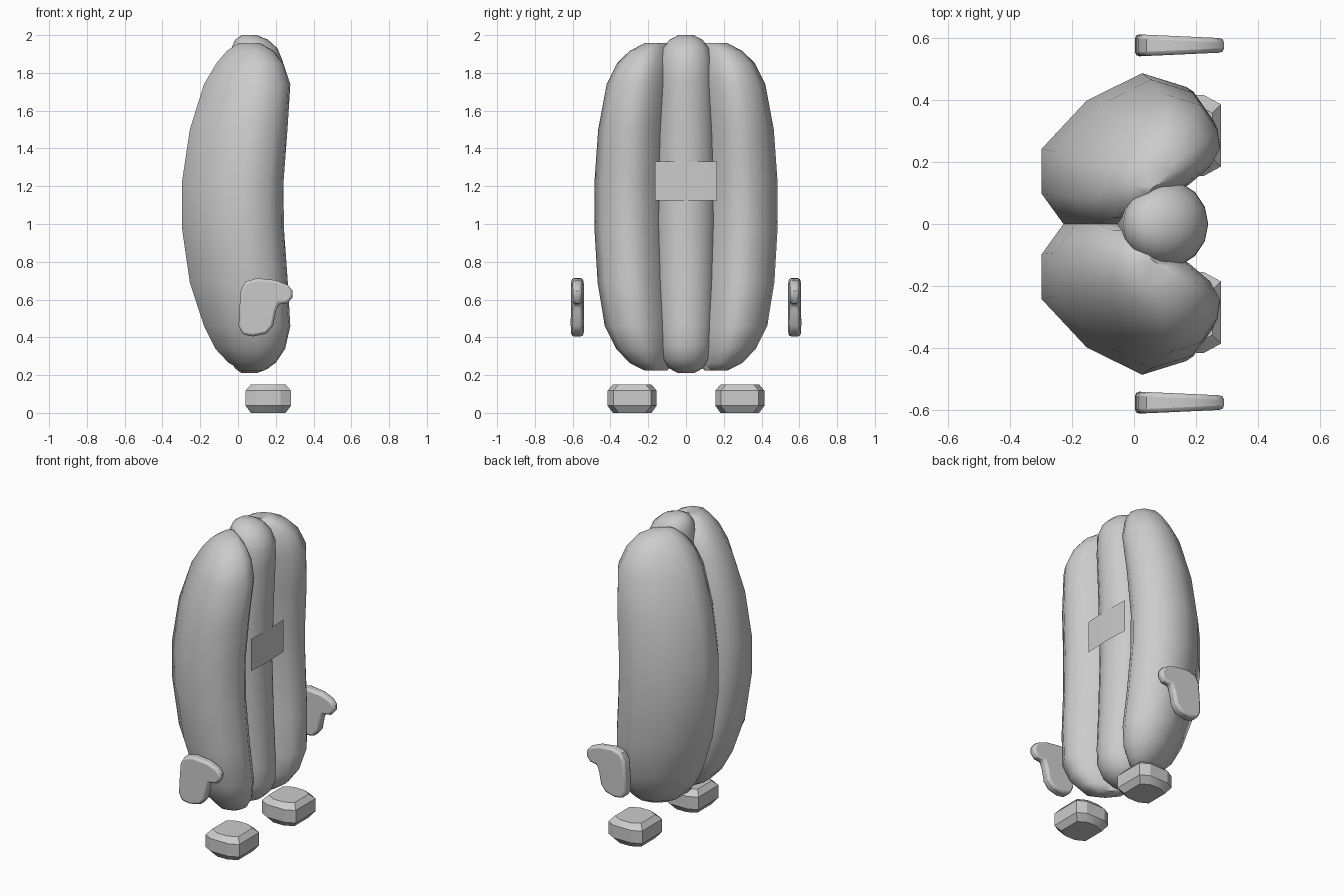
import bpy, bmesh, math

if "Cube" in bpy.data.objects:
    bpy.data.objects.remove(bpy.data.objects["Cube"])


def make_object(name, bm, mirror=False, bevel=0, angle=40):
    bmesh.ops.recalc_face_normals(bm, faces=bm.faces)
    mesh = bpy.data.meshes.new(name)
    bm.to_mesh(mesh)
    bm.free()
    ob = bpy.data.objects.new(name, mesh)
    bpy.context.collection.objects.link(ob)
    bpy.ops.object.select_all(action='DESELECT')
    ob.select_set(True)
    bpy.context.view_layer.objects.active = ob
    bpy.ops.object.shade_smooth_by_angle(angle=math.radians(angle))
    if bevel:
        b = ob.modifiers.new("Bevel", 'BEVEL')
        b.width, b.segments = bevel, 2
        b.limit_method, b.angle_limit = 'ANGLE', math.radians(50)
    if mirror:
        m = ob.modifiers.new("Mirror", 'MIRROR')
        m.use_axis = (False, True, False)
        m.use_mirror_merge = False
    return ob


def loft(rings):
    """Skin a stack of closed rings and cap both ends."""
    bm = bmesh.new()
    rows = [[bm.verts.new(p) for p in ring] for ring in rings]
    n = len(rows[0])
    for a, b in zip(rows, rows[1:]):
        for i in range(n):
            j = (i + 1) % n
            bm.faces.new((a[i], a[j], b[j], b[i]))
    bm.faces.new(rows[0][::-1])
    bm.faces.new(rows[-1])
    return bm


# Bun halves: unit section (back-front, inner-outer) fitted to each level
section = [(.13, 0), (0, .2), (0, .5), (.27, .82), (.6, 1), (.86, .91), (.98, .72),
           (1, .58), (.93, .44), (.78, .30), (.5, .15), (.37, 0)]
levels = [  # z, back, front, inner, outer
    (.225, .02, .14, .10, .22), (.265, -.05, .20, .06, .30), (.34, -.12, .25, .02, .37),
    (.46, -.18, .277, 0, .43), (.69, -.255, .264, 0, .468), (.98, -.297, .243, 0, .485),
    (1.22, -.297, .241, 0, .485), (1.5, -.255, .262, 0, .465), (1.74, -.18, .277, 0, .42),
    (1.85, -.115, .24, .02, .365), (1.915, -.06, .19, .06, .30), (1.957, 0, .12, .10, .22)]
make_object("bun_half", loft([[(b + u * (f - b), i + v * (o - i), z) for u, v in section]
                              for z, b, f, i, o in levels]), mirror=True, angle=60)

# Sausage: round sections along a gentle bend, symmetric top to bottom
half = [(0, .045, .165), (.40, .07, .155), (.645, .093, .146), (.755, .098, .140),
        (.825, .087, .122), (.87, .072, .088), (.895, .06, .04)]
stations = [(-d, c, r) for d, c, r in half[:0:-1]] + half
make_object("sausage", loft([[(c + r * math.cos(math.tau * k / 16),
                               r * math.sin(math.tau * k / 16), 1.105 + d)
                              for k in range(16)] for d, c, r in stations]), angle=60)

# Label strip across the sausage
bm = bmesh.new()
strip = [[bm.verts.new((x, y, z)) for x, y in ((.208, -.165), (.217, 0), (.208, .165))]
         for z in (1.125, 1.33)]
for i in range(2):
    bm.faces.new((strip[0][i], strip[0][i + 1], strip[1][i + 1], strip[1][i]))
make_object("front_label", bm)

# Mitten hands: rounded outline, thinner towards the thumb
outline = [(.003, .46), (.008, .56), (.015, .65), (.04, .695), (.10, .713), (.20, .703),
           (.265, .677), (.29, .645), (.288, .61), (.262, .58), (.215, .575), (.20, .535),
           (.185, .46), (.15, .42), (.08, .405), (.025, .415)]
make_object("hand", loft([[(x, .575 + s * (.036 - .045 * x), z) for x, z in outline]
                          for s in (-1, 1)]), mirror=True, bevel=.014)

# Feet: boxes with chamfered corners and rims
def foot_ring(z, inset):
    hx, hy = .12 - inset, .13 - inset
    pts = [(hx, -hy + .03), (hx, hy - .03), (hx - .055, hy), (-hx + .055, hy),
           (-hx, hy - .03), (-hx, -hy + .03), (-hx + .055, -hy), (hx - .055, -hy)]
    return [(.16 + x, .285 + y, z) for x, y in pts]


make_object("foot", loft([foot_ring(*p) for p in
                          ((.005, .028), (.038, 0), (.118, 0), (.15, .028))]), mirror=True, angle=25)
# Rest the feet on the ground
for v in bpy.data.objects["foot"].data.vertices:
    if v.co.z < .01:
        v.co.z = 0
